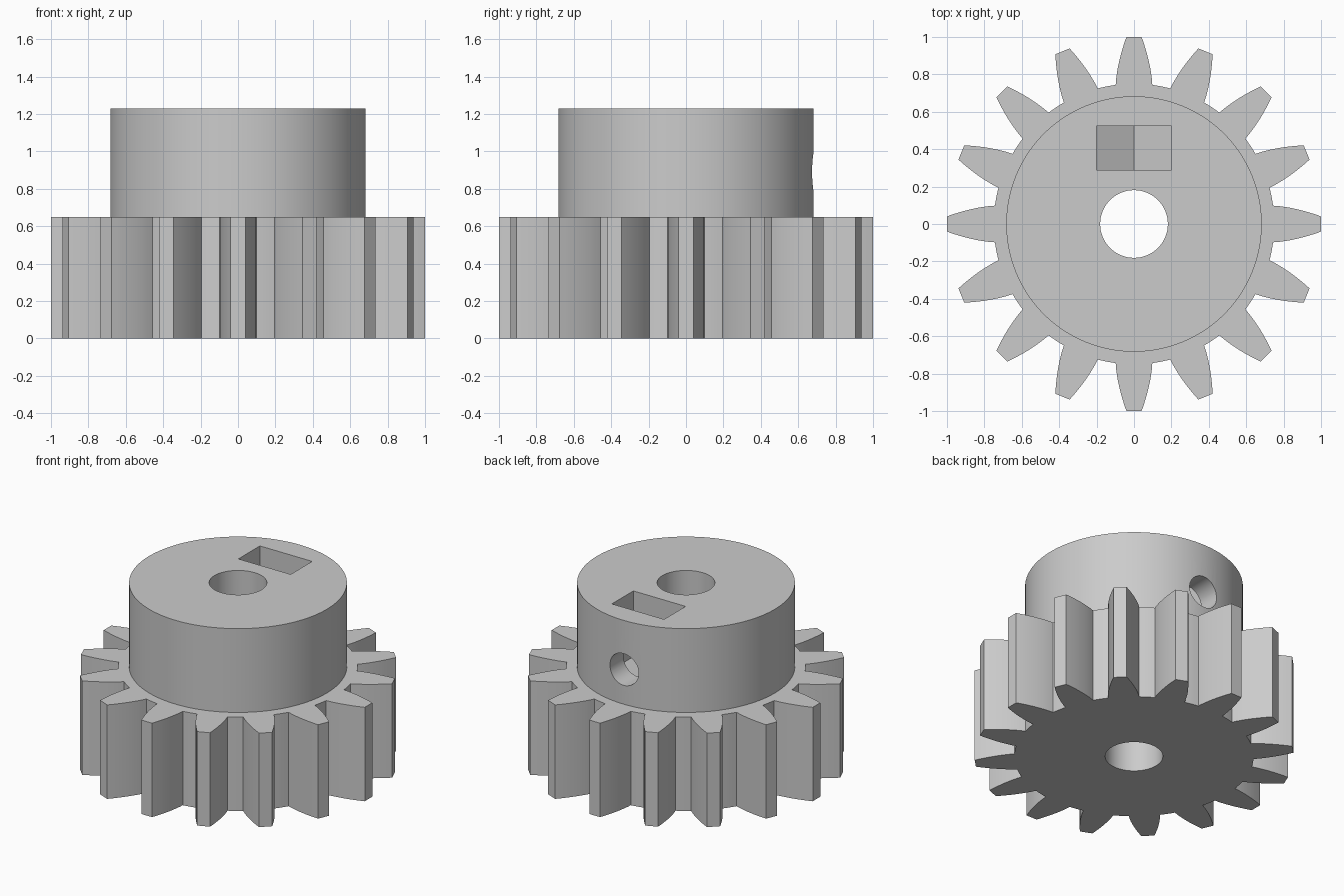
import bpy, bmesh
from math import cos, sin, pi, radians
from mathutils import Matrix

cube = bpy.data.objects.get("Cube")
if cube:
    bpy.data.objects.remove(cube, do_unlink=True)

TEETH = 16
ROOT, TIP = 0.75, 1.0
GEAR_TOP, HUB_TOP = 0.65, 1.23
HUB_R, BORE_R = 0.683, 0.181
SCREW_Z, SCREW_R = 0.89, 0.11
NUT_HALF, NUT_FRONT, NUT_BACK = 0.2, 0.29, 0.525

grey = bpy.data.materials.new("grey_plastic")
grey.use_nodes = True
colour = (0.6, 0.6, 0.6, 1)
grey.diffuse_color = colour
grey.node_tree.nodes["Principled BSDF"].inputs["Base Color"].default_value = colour


def prism(name, outline, low, high, matrix=Matrix()):
    """Extrude a closed 2D outline from low to high, then place it."""
    bm = bmesh.new()
    face = bm.faces.new([bm.verts.new((x, y, low)) for x, y in outline])
    new = bmesh.ops.extrude_face_region(bm, geom=[face])["geom"]
    verts = [v for v in new if isinstance(v, bmesh.types.BMVert)]
    bmesh.ops.translate(bm, verts=verts, vec=(0, 0, high - low))
    bmesh.ops.transform(bm, matrix=matrix, verts=bm.verts)
    bmesh.ops.recalc_face_normals(bm, faces=bm.faces)
    mesh = bpy.data.meshes.new(name)
    bm.to_mesh(mesh)
    bm.free()
    mesh.materials.append(grey)
    obj = bpy.data.objects.new(name, mesh)
    bpy.context.collection.objects.link(obj)
    return obj


def circle(radius, sides):
    return [(radius * cos(2 * pi * i / sides), radius * sin(2 * pi * i / sides))
            for i in range(sides)]


def gear_outline(steps=8):
    """Teeth with curved flanks, joined by arcs along the root circle."""
    root_half, tip_half = radians(7.5), radians(2.35)
    flank = []
    for i in range(steps + 1):
        t = i / steps
        flank.append((ROOT + (TIP - ROOT) * t,
                      root_half - (root_half - tip_half) * t ** 1.15))
    gap = 2 * pi / TEETH - 2 * root_half
    tooth = [(r, -a) for r, a in flank] + [(r, a) for r, a in reversed(flank)]
    tooth += [(ROOT, root_half + gap * k / 4) for k in (1, 2, 3)]
    return [(r * cos(a + 2 * pi * n / TEETH), r * sin(a + 2 * pi * n / TEETH))
            for n in range(TEETH) for r, a in tooth]


def combine(target, tool, operation):
    mod = target.modifiers.new(tool.name, 'BOOLEAN')
    mod.object, mod.operation, mod.solver = tool, operation, 'EXACT'
    bpy.context.view_layer.objects.active = target
    bpy.ops.object.modifier_apply(modifier=mod.name)
    bpy.data.objects.remove(tool, do_unlink=True)


# Toothed wheel with the hub rising from it
pinion = prism("pinion_gear", gear_outline(), 0, GEAR_TOP)
hub = prism("hub", circle(HUB_R, 128), GEAR_TOP / 2, HUB_TOP)
combine(pinion, hub, 'UNION')

# Shaft bore
combine(pinion, prism("shaft_bore", circle(BORE_R, 64), -0.1, HUB_TOP + 0.1), 'DIFFERENCE')

# Set screw hole from the back of the hub into the bore
to_back = Matrix.Translation((0, 0, SCREW_Z)) @ Matrix.Rotation(radians(90), 4, 'X')
screw = prism("screw_hole", circle(SCREW_R, 48), -0.9, 0, to_back)
combine(pinion, screw, 'DIFFERENCE')

# Nut slot: open at the top, pointed at the bottom like a hexagonal nut
corner = NUT_HALF / cos(radians(30))
slot = [(-NUT_HALF, 0.5), (-NUT_HALF, -corner / 2), (0, -corner),
        (NUT_HALF, -corner / 2), (NUT_HALF, 0.5)]
combine(pinion, prism("nut_slot", slot, -NUT_BACK, -NUT_FRONT, to_back), 'DIFFERENCE')

# Smooth round walls, keep edges sharp
bpy.ops.object.select_all(action='DESELECT')
pinion.select_set(True)
bpy.context.view_layer.objects.active = pinion
bpy.ops.object.shade_smooth_by_angle(angle=radians(25))
